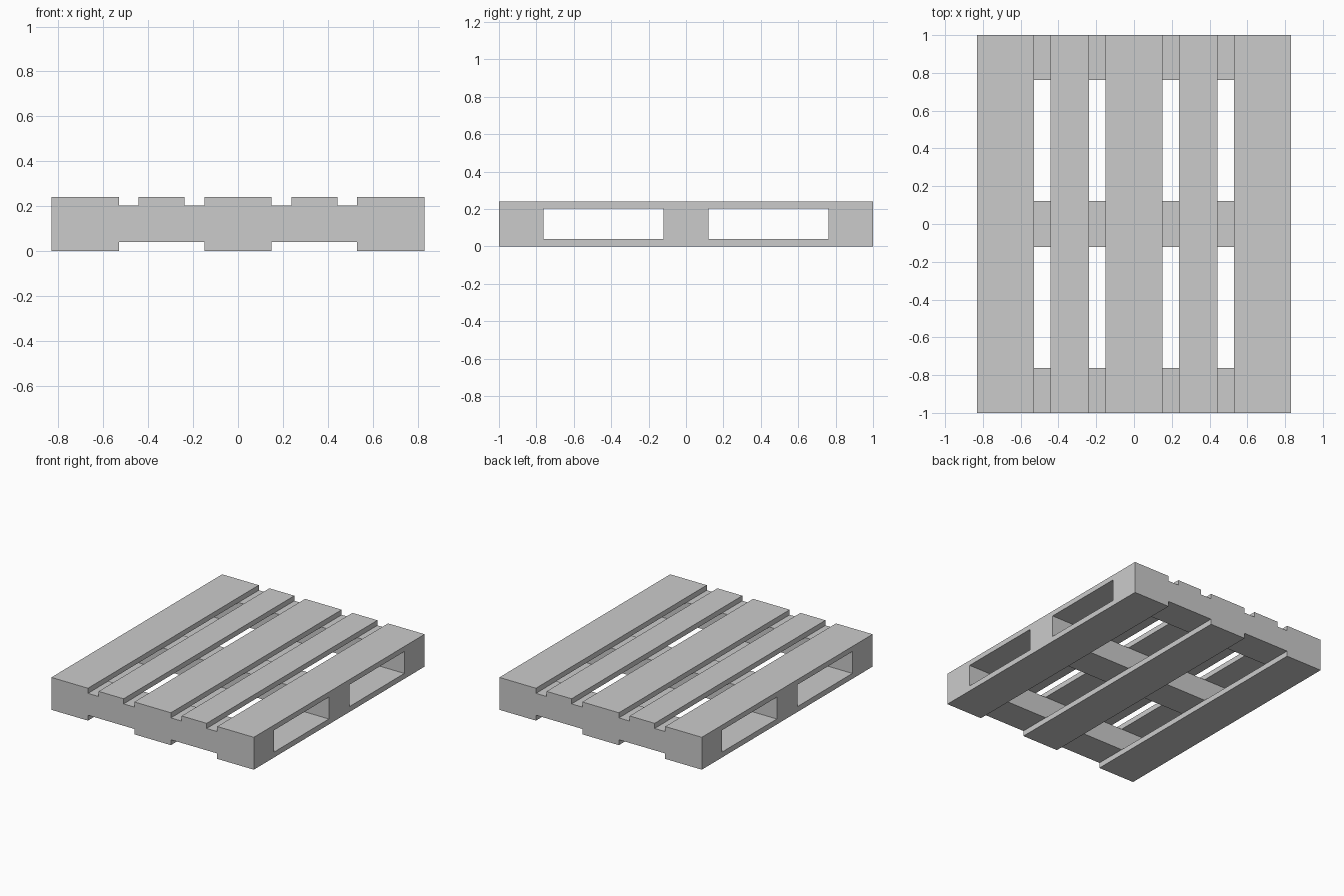
import bpy
import bmesh
from mathutils import Matrix, Vector

if "Cube" in bpy.data.objects:
    bpy.data.objects.remove(bpy.data.objects["Cube"])

HALF_X, HALF_Y = 0.83, 1.0
Z = (0.0, 0.04, 0.202, 0.24)   # bottom boards / bearers / top boards


def box(name, x, y, z):
    """Axis-aligned box from (min, max) ranges."""
    lo, hi = Vector((x[0], y[0], z[0])), Vector((x[1], y[1], z[1]))
    centre = (lo + hi) / 2
    bm = bmesh.new()
    bmesh.ops.create_cube(bm, size=1, matrix=Matrix.Diagonal((*(hi - lo), 1)))
    mesh = bpy.data.meshes.new(name)
    bm.to_mesh(mesh)
    bm.free()
    obj = bpy.data.objects.new(name, mesh)
    obj.location = centre
    bpy.context.collection.objects.link(obj)


length = (-HALF_Y, HALF_Y)
wide = {"left": (-HALF_X, -0.53), "middle": (-0.15, 0.15), "right": (0.53, HALF_X)}
narrow = {"inner_left": (-0.443, -0.238), "inner_right": (0.238, 0.443)}

# Deck boards on top: three wide, two narrow
for side, x in {**wide, **narrow}.items():
    box(f"top_board_{side}", x, length, Z[2:4])

# Bottom boards: three wide
for side, x in wide.items():
    box(f"bottom_board_{side}", x, length, Z[0:2])

# Cross bearers between the board layers
bearers = {"front": (-HALF_Y, -0.763), "middle": (-0.121, 0.121), "back": (0.763, HALF_Y)}
for side, y in bearers.items():
    box(f"bearer_{side}", (-HALF_X, HALF_X), y, Z[1:3])
